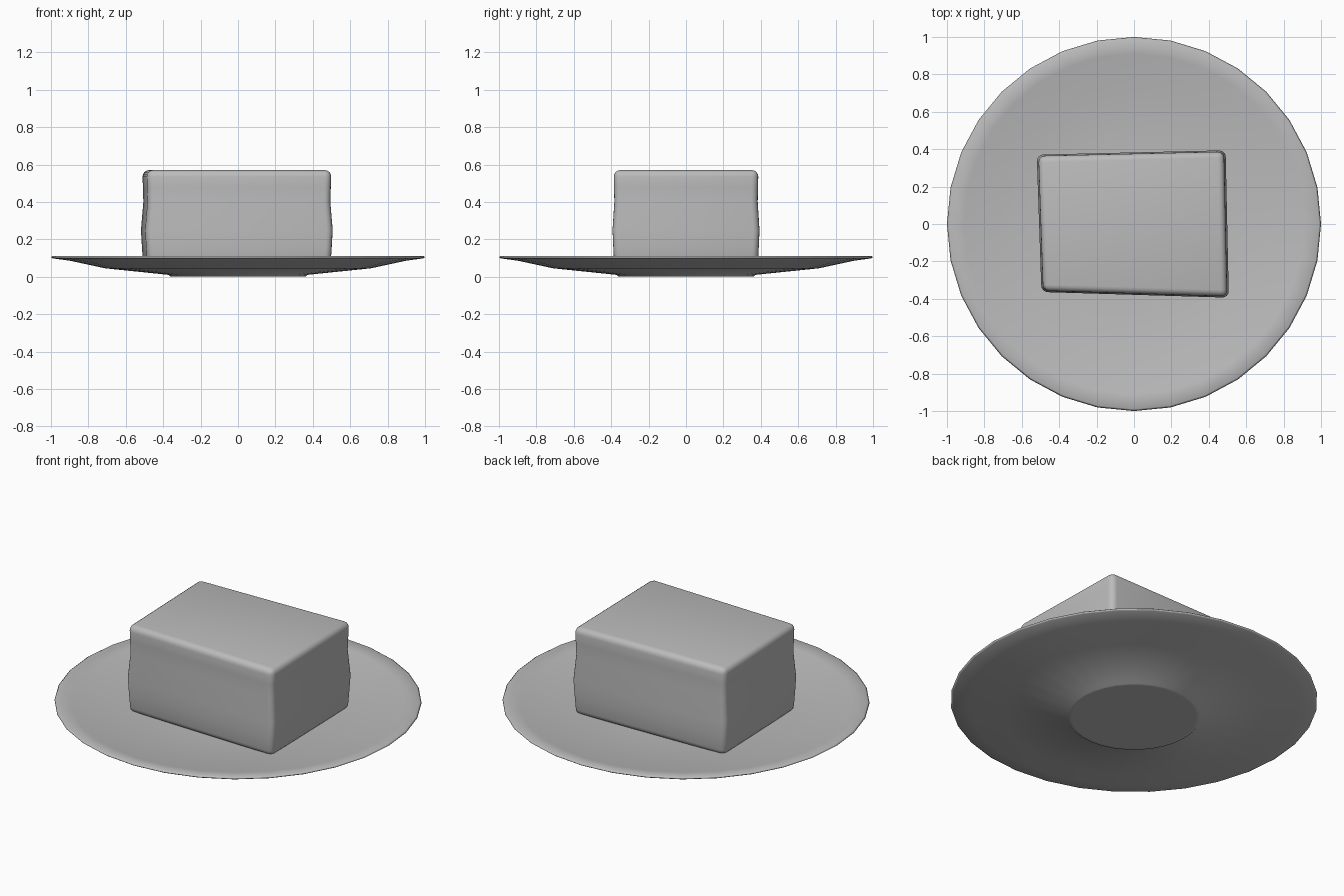
import bpy
import bmesh
import math

cube = bpy.data.objects.get("Cube")
if cube:
    bpy.data.objects.remove(cube, do_unlink=True)

# Single plain grey
grey = bpy.data.materials.new("light_grey")
grey.use_nodes = True
grey.diffuse_color = (0.5, 0.5, 0.5, 1)
grey.node_tree.nodes["Principled BSDF"].inputs["Base Color"].default_value = (0.5, 0.5, 0.5, 1)


def loft(name, rings):
    """Skin a stack of closed rings and cap both ends."""
    bm = bmesh.new()
    loops = [[bm.verts.new(p) for p in ring] for ring in rings]
    n = len(loops[0])
    for a, b in zip(loops, loops[1:]):
        for i in range(n):
            j = (i + 1) % n
            bm.faces.new((a[i], a[j], b[j], b[i]))
    bm.faces.new(loops[0][::-1])
    bm.faces.new(loops[-1])
    bmesh.ops.recalc_face_normals(bm, faces=bm.faces)
    mesh = bpy.data.meshes.new(name)
    bm.to_mesh(mesh)
    bm.free()
    mesh.materials.append(grey)
    mesh.shade_smooth()
    obj = bpy.data.objects.new(name, mesh)
    bpy.context.collection.objects.link(obj)
    return obj


def circle(r, z, n=32):
    return [(r * math.cos(math.tau * i / n), r * math.sin(math.tau * i / n), z)
            for i in range(n)]


# Shallow dish: underside from the foot out to the rim, then back in to the well
profile = [(0.34, 0), (0.36, 0), (0.37, 0.01), (0.71, 0.045), (0.9, 0.086),
           (0.99, 0.098), (1, 0.105), (0.99, 0.112), (0.91, 0.102),
           (0.72, 0.064), (0.4, 0.05), (0.1, 0.048)]
loft("plate", [circle(r, z) for r, z in profile])

# Skewed block with gently uneven sides and rounded edges
corners = [(-0.49, -0.36), (0.502, -0.39), (0.485, 0.39), (-0.515, 0.367)]
levels = [(0.045, 0.985), (0.16, 1.0), (0.25, 1.01), (0.4, 0.985), (0.48, 0.99), (0.57, 0.995)]
block = loft("butter_block", [[(x * s, y * s, z) for x, y in corners] for z, s in levels])
bevel = block.modifiers.new("rounded_edges", "BEVEL")
bevel.width = 0.035
bevel.segments = 4
bevel.limit_method = "ANGLE"
bevel.angle_limit = math.radians(40)
